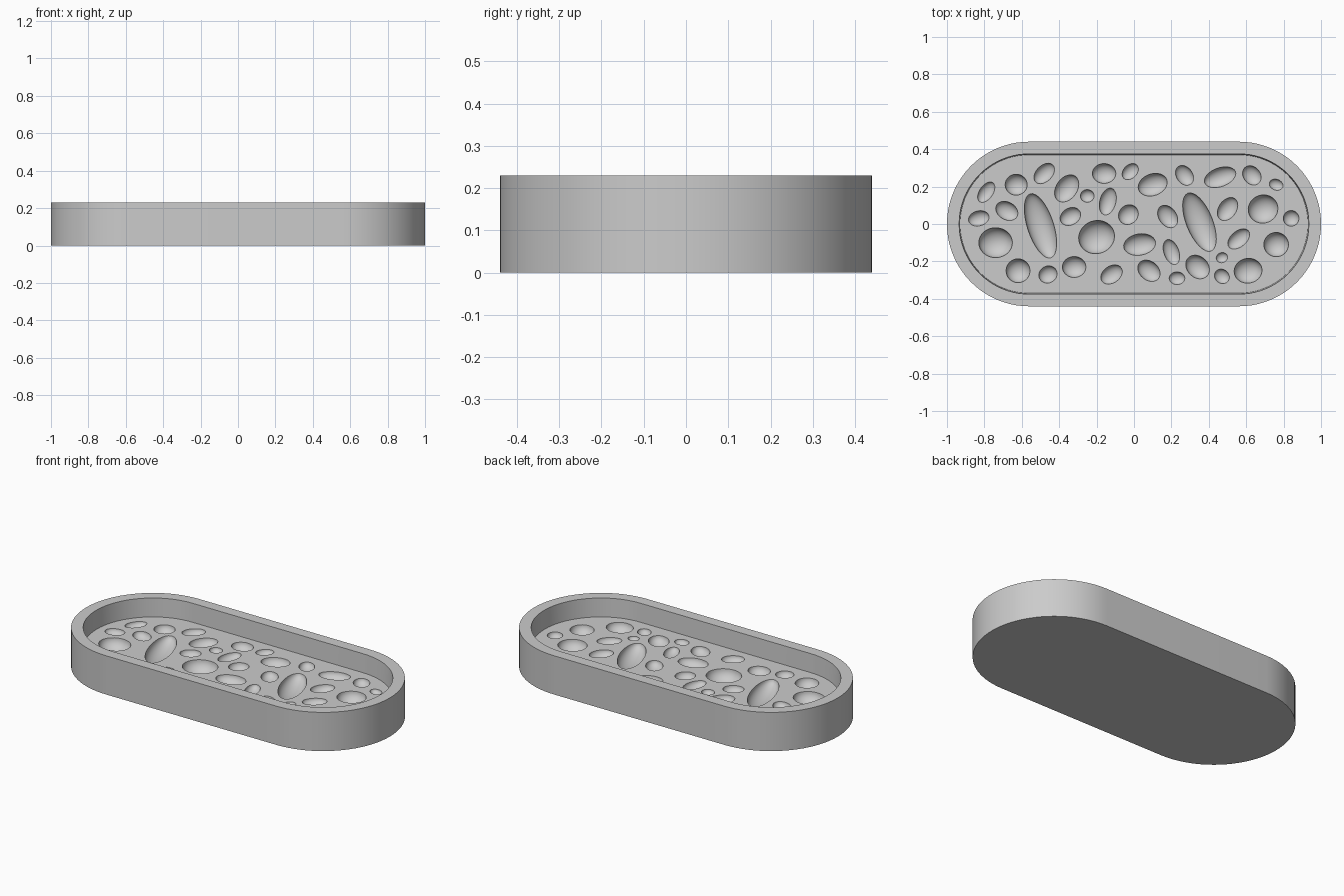
import bpy
import bmesh
from math import cos, sin, pi, radians
from mathutils import Matrix, Vector

cube = bpy.data.objects.get("Cube")
if cube:
    bpy.data.objects.remove(cube, do_unlink=True)

HEIGHT = 0.23
FLOOR = 0.12
STRAIGHT = 0.56
ARC_STEPS = 40


def make_material(name, value):
    mat = bpy.data.materials.new(name)
    mat.use_nodes = True
    colour = (value, value, value, 1)
    mat.diffuse_color = colour
    mat.node_tree.nodes["Principled BSDF"].inputs["Base Color"].default_value = colour
    return mat


def make_object(name, bm):
    bmesh.ops.recalc_face_normals(bm, faces=bm.faces)
    mesh = bpy.data.meshes.new(name)
    bm.to_mesh(mesh)
    bm.free()
    obj = bpy.data.objects.new(name, mesh)
    bpy.context.collection.objects.link(obj)
    return obj


def stadium_ring(bm, radius, z):
    """Closed ring of vertices: two half circles joined by straight sides."""
    ring = []
    for side in (1, -1):
        for i in range(ARC_STEPS + 1):
            a = -pi / 2 + pi * i / ARC_STEPS
            ring.append(bm.verts.new((side * (STRAIGHT + radius * cos(a)),
                                      side * radius * sin(a), z)))
    return ring


# Tray: outer wall, flat rim, inner wall and recessed floor
bm = bmesh.new()
rings = [stadium_ring(bm, radius, z) for radius, z in
         ((0.44, 0), (0.44, HEIGHT), (0.375, HEIGHT), (0.37, FLOOR))]
for lower, upper in zip(rings, rings[1:]):
    for i in range(len(lower)):
        j = (i + 1) % len(lower)
        bm.faces.new((lower[i], lower[j], upper[j], upper[i]))
bm.faces.new(rings[0])
bm.faces.new(rings[-1])
tray = make_object("tray", bm)
tray.data.materials.append(make_material("plain grey", 0.6))

# Pits: x, y, half length, half width, tilt in degrees
rising_pits = [
    (-.48, .27, .065, .043, 45), (-.79, .17, .062, .036, 55),
    (-.36, .19, .08, .056, 55), (-.02, .28, .05, .036, 45),
    (.10, .21, .08, .058, 20), (.46, .25, .088, .05, 20),
    (-.14, .12, .074, .043, 75), (-.83, .03, .056, .04, 15),
    (-.34, .04, .058, .045, 30), (.5, .08, .068, .047, 55),
    (.03, -.11, .086, .057, 10), (.56, -.08, .068, .042, 40),
    (-.12, -.27, .063, .045, 35)]
falling_pits = [
    (.27, .26, .058, .043, -55), (.63, .26, .056, .045, -50),
    (.76, .21, .038, .029, -20), (-.68, .07, .063, .047, -30),
    (-.5, -.01, .18, .07, -72), (.35, .01, .167, .07, -68),
    (.18, .04, .066, .047, -55), (.2, -.15, .07, .04, -70),
    (.08, -.25, .066, .05, -40), (.34, -.23, .07, .056, -45),
    (.47, -.28, .042, .037, -40)]
round_pits = [
    (-.63, .21, .059, .056, 0), (-.16, .27, .063, .053, 0),
    (-.25, .15, .037, .034, 0), (-.03, .05, .056, .05, 45),
    (.69, .08, .08, .075, 20), (.84, .03, .042, .042, 0),
    (-.74, -.1, .09, .08, 0), (-.2, -.07, .097, .088, 20),
    (.76, -.11, .066, .065, 0), (.47, -.18, .031, .027, 20),
    (-.62, -.25, .064, .064, 0), (-.46, -.27, .05, .045, 30),
    (-.32, -.23, .063, .056, 0), (.23, -.29, .042, .034, 0),
    (.61, -.25, .075, .066, 10)]

bm = bmesh.new()
for x, y, length, width, tilt in rising_pits + falling_pits + round_pits:
    depth = min(0.8 * width, 0.07)
    # small lift keeps sphere vertices off the floor plane
    place = Matrix.LocRotScale(Vector((x, y, FLOOR + 0.0005)),
                               Matrix.Rotation(radians(tilt), 3, 'Z'),
                               Vector((length, width, depth)))
    bmesh.ops.create_uvsphere(bm, u_segments=32, v_segments=20, radius=1, matrix=place)
cutter = make_object("pit_cutter", bm)
cutter.hide_render = True

# Carve the pits out of the floor
cut = tray.modifiers.new("pits", 'BOOLEAN')
cut.operation = 'DIFFERENCE'
cut.solver = 'EXACT'
cut.object = cutter
bpy.context.view_layer.update()
bpy.ops.object.select_all(action='DESELECT')
tray.select_set(True)
bpy.context.view_layer.objects.active = tray
bpy.ops.object.modifier_apply(modifier=cut.name)
bpy.data.objects.remove(cutter, do_unlink=True)
bpy.ops.object.shade_smooth_by_angle(angle=radians(30))
